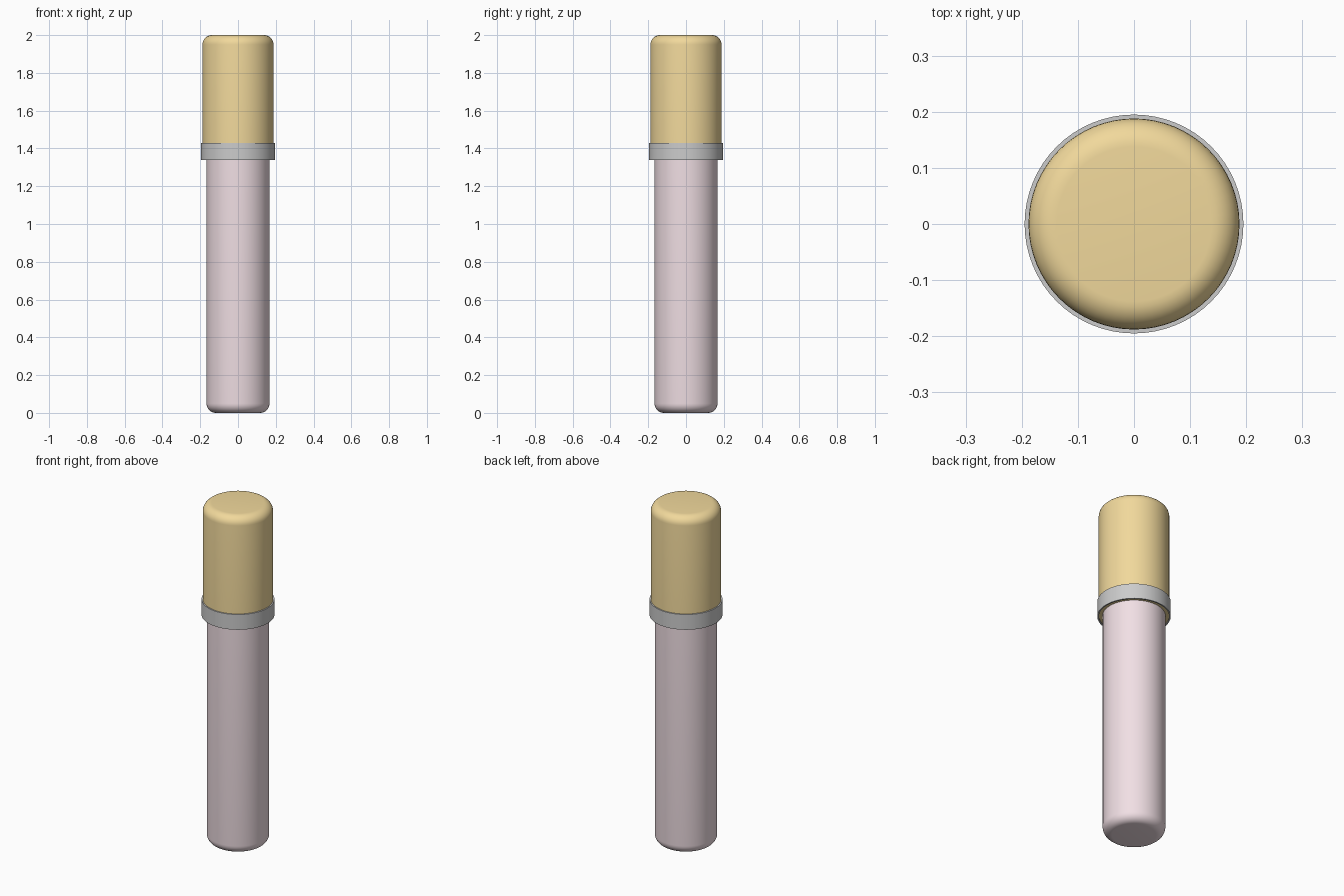
import bpy, bmesh, math

if "Cube" in bpy.data.objects:
    bpy.data.objects.remove(bpy.data.objects["Cube"])

SEGMENTS = 64


def colour(name, rgb):
    mat = bpy.data.materials.new(name)
    mat.diffuse_color = (*rgb, 1)
    mat.use_nodes = True
    mat.node_tree.nodes["Principled BSDF"].inputs["Base Color"].default_value = mat.diffuse_color
    return mat


def fillet(r, z, size, up):
    """Quarter-round from the side wall to the flat end at height z."""
    s = 1 if up else -1
    pts = []
    for i in range(9):
        a = math.radians(90 * i / 8)
        pts.append((r - size + size * math.cos(a), z - s * size + s * size * math.sin(a)))
    return pts


def lathe(name, profile, mat=None, closed=False):
    """Spin an (r, z) profile around the z axis."""
    bm = bmesh.new()
    verts = [bm.verts.new((r, 0, z)) for r, z in profile]
    pairs = list(zip(verts, verts[1:]))
    if closed:
        pairs.append((verts[-1], verts[0]))
    edges = [bm.edges.new(p) for p in pairs]
    bmesh.ops.spin(bm, geom=verts + edges, cent=(0, 0, 0), axis=(0, 0, 1),
                   angle=2 * math.pi, steps=SEGMENTS, use_merge=True)
    bmesh.ops.remove_doubles(bm, verts=bm.verts, dist=1e-5)
    bmesh.ops.recalc_face_normals(bm, faces=bm.faces)
    mesh = bpy.data.meshes.new(name)
    bm.to_mesh(mesh)
    bm.free()
    obj = bpy.data.objects.new(name, mesh)
    bpy.context.collection.objects.link(obj)
    if mat:
        mesh.materials.append(mat)
    bpy.ops.object.select_all(action='DESELECT')
    obj.select_set(True)
    bpy.context.view_layer.objects.active = obj
    bpy.ops.object.shade_smooth_by_angle(angle=math.radians(30))
    return obj


# Tube body with rounded base, its top tucked inside the cap
base = fillet(0.167, 0, 0.05, up=False)[::-1]
lathe("body", [(0, 0)] + base + [(0.167, 1.40), (0, 1.40)],
      colour("pale_pink", (0.88, 0.74, 0.78)))

# Cap with rounded top
top = fillet(0.188, 2.0, 0.05, up=True)
lathe("cap", [(0, 1.345), (0.188, 1.345)] + top + [(0, 2.0)],
      colour("gold", (0.88, 0.69, 0.33)))

# Thin collar around the lower edge of the cap
lathe("collar_ring", [(0.187, 1.34), (0.195, 1.34), (0.195, 1.43), (0.187, 1.43)],
      closed=True)
